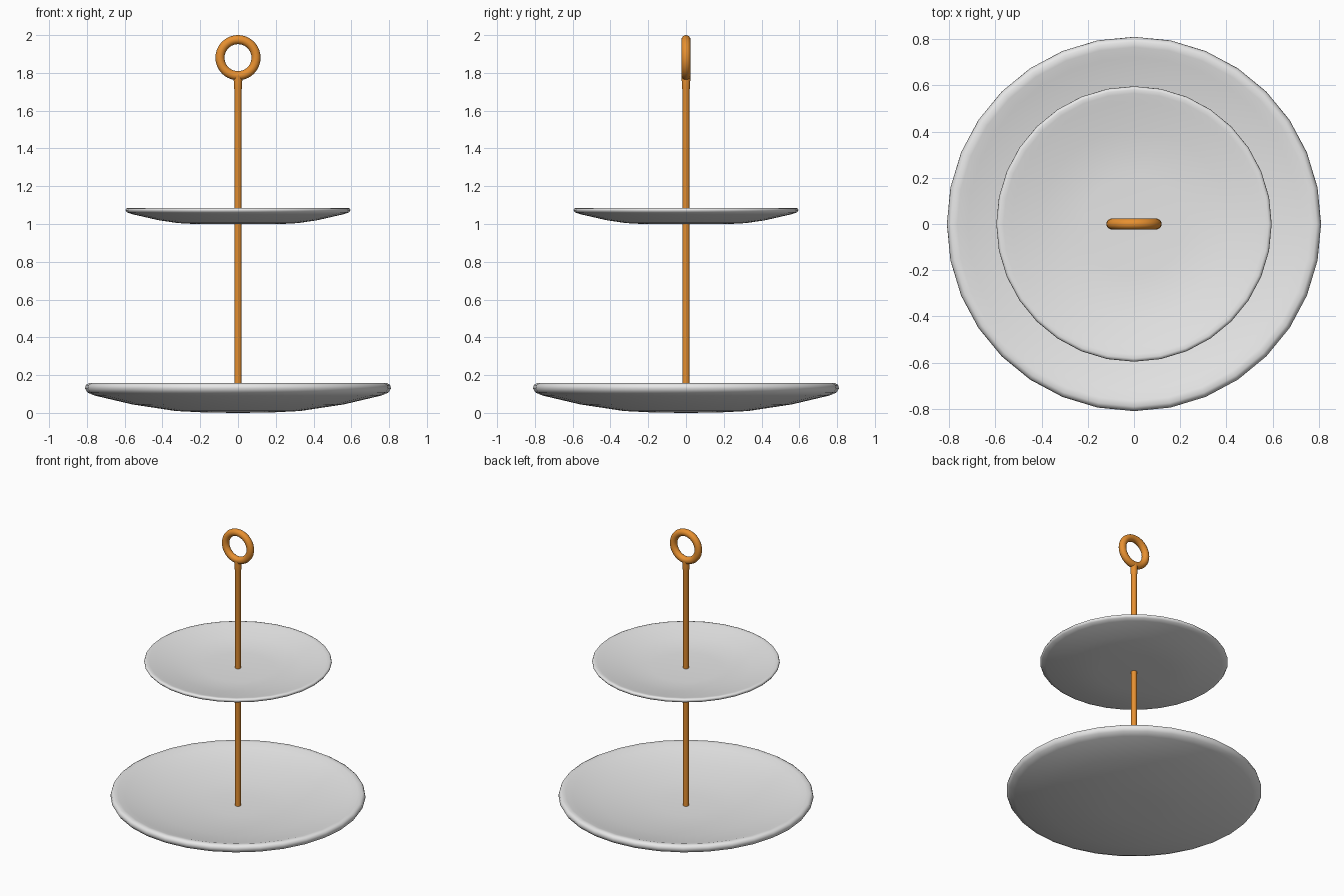
import bpy, math
from math import sin, cos, pi

if "Cube" in bpy.data.objects:
    bpy.data.objects.remove(bpy.data.objects["Cube"])


def material(name, rgb):
    m = bpy.data.materials.new(name)
    m.diffuse_color = (*rgb, 1)
    m.use_nodes = True
    m.node_tree.nodes["Principled BSDF"].inputs["Base Color"].default_value = m.diffuse_color
    return m


white = material("porcelain", (0.8, 0.8, 0.8))
copper = material("copper", (0.8, 0.28, 0.03))


def lathe(name, profile, sides, mat, angle):
    """Revolve (radius, z) points about z; the ends sit on the axis."""
    verts, rings, faces = [], [], []
    for r, z in profile:
        if r == 0:
            rings.append([len(verts)] * sides)
            verts.append((0, 0, z))
        else:
            rings.append(list(range(len(verts), len(verts) + sides)))
            verts += [(r * cos(2 * pi * i / sides), r * sin(2 * pi * i / sides), z)
                      for i in range(sides)]
    for a, b in zip(rings, rings[1:]):
        for i in range(sides):
            j = (i + 1) % sides
            faces.append(list(dict.fromkeys((a[i], a[j], b[j], b[i]))))
    me = bpy.data.meshes.new(name)
    me.from_pydata(verts, [], faces)
    me.materials.append(mat)
    ob = bpy.data.objects.new(name, me)
    bpy.context.collection.objects.link(ob)
    smooth(ob, angle)
    return ob


def smooth(ob, angle):
    bpy.ops.object.select_all(action='DESELECT')
    ob.select_set(True)
    bpy.context.view_layer.objects.active = ob
    bpy.ops.object.shade_smooth_by_angle(angle=math.radians(angle))


# Large lower plate: underside, rounded lip, shallow dish
lathe("lower_plate", [
    (0, 0), (0.17, 0.002), (0.33, 0.010), (0.56, 0.045), (0.76, 0.092),
    (0.797, 0.108), (0.81, 0.13), (0.805, 0.148), (0.79, 0.157), (0.765, 0.154),
    (0.72, 0.140), (0.54, 0.105), (0.32, 0.076), (0.16, 0.069), (0, 0.067)],
    32, white, 80)

# Small upper plate
lathe("upper_plate", [
    (0, 1.0), (0.23, 1.0), (0.32, 1.005), (0.42, 1.02), (0.56, 1.052),
    (0.587, 1.061), (0.596, 1.073), (0.592, 1.082), (0.582, 1.085), (0.565, 1.082),
    (0.53, 1.074), (0.41, 1.05), (0.31, 1.036), (0.22, 1.031), (0, 1.03)],
    32, white, 80)

# Central rod with a slight collar beneath the ring
lathe("rod", [
    (0, 0.03), (0.019, 0.03), (0.019, 1.71), (0.022, 1.725), (0.022, 1.75),
    (0.024, 1.78), (0, 1.78)], 20, copper, 40)

# Carrying ring, facing front
bpy.ops.mesh.primitive_torus_add(
    major_radius=0.0955, minor_radius=0.024, major_segments=40, minor_segments=16,
    location=(0, 0, 1.8805), rotation=(pi / 2, 0, 0))
ring = bpy.context.object
ring.name = "handle_ring"
ring.data.materials.append(copper)
smooth(ring, 60)
